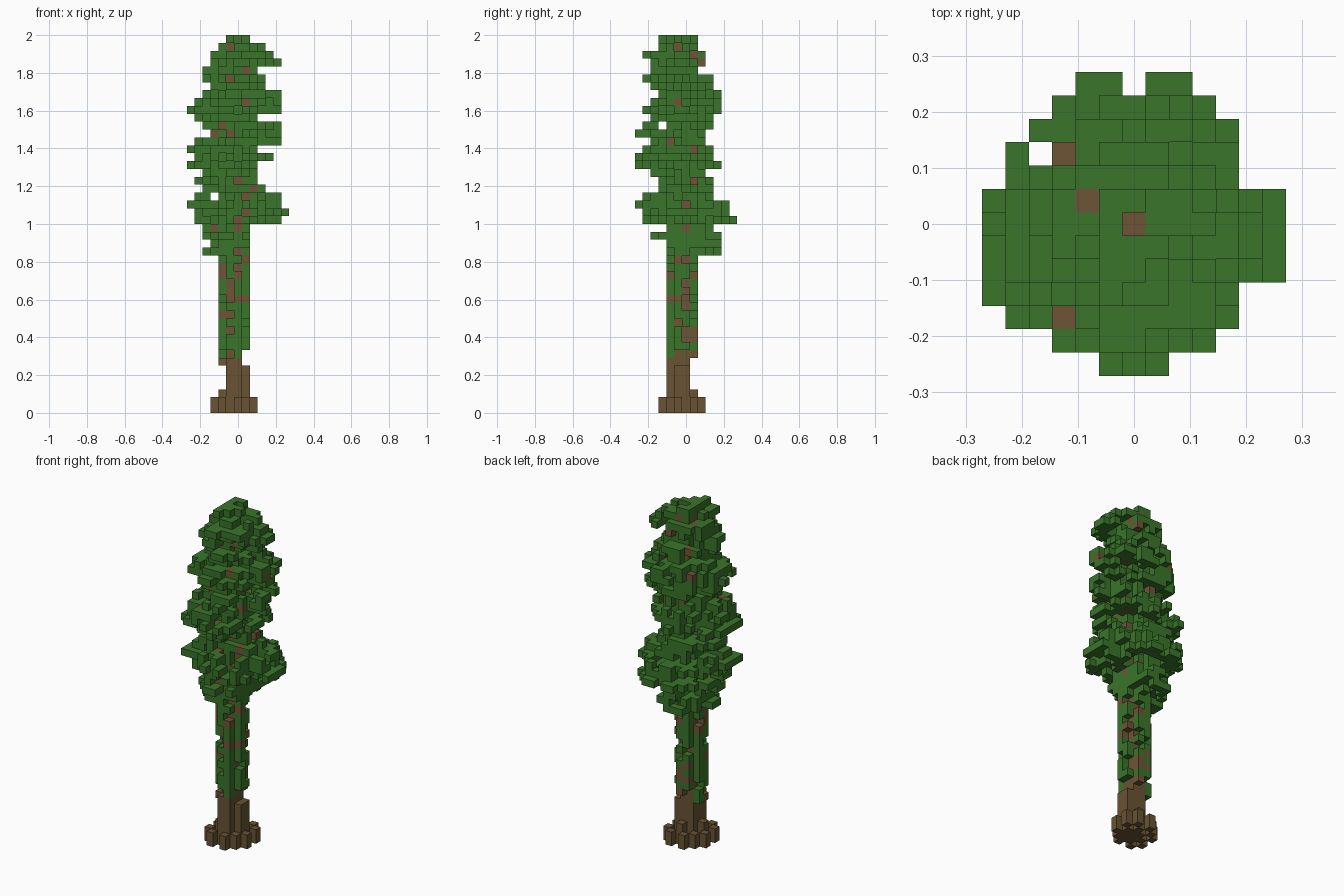
import bpy, bmesh, math, random
from mathutils import Vector, noise

random.seed(4)
if "Cube" in bpy.data.objects:
    bpy.data.objects.remove(bpy.data.objects["Cube"], do_unlink=True)

ROWS = 48
SIZE = 2 / ROWS
HALF = 6.5          # half the width of the block grid
CORE = 5.5          # trunk axis in grid units
CROWN_BASE = 20

# Crown reach per row, going up: left, right, front and back block
REACH = [
    (2, 7, 4, 10), (3, 7, 4, 10), (2, 7, 2, 10), (2, 7, 4, 9),
    (1, 11, 1, 12), (1, 12, 1, 11), (0, 11, 0, 11), (1, 11, 1, 9),
    (2, 9, 3, 9), (1, 8, 3, 9), (2, 8, 2, 8), (0, 8, 0, 10),
    (1, 10, 0, 9), (0, 8, 1, 9), (1, 11, 2, 8), (3, 11, 0, 8),
    (2, 11, 1, 9), (1, 8, 2, 9), (0, 11, 1, 10), (1, 11, 2, 10),
    (2, 11, 3, 10), (3, 9, 2, 9), (2, 9, 1, 9), (2, 8, 2, 7),
    (3, 11, 2, 8), (3, 10, 1, 8), (4, 9, 3, 7), (5, 7, 3, 7),
]


def material(name, color):
    mat = bpy.data.materials.new(name)
    mat.use_nodes = True
    mat.diffuse_color = (*color, 1)
    mat.node_tree.nodes["Principled BSDF"].inputs["Base Color"].default_value = (*color, 1)
    return mat


MATS = {
    "bark": material("dark bark brown", (0.14, 0.087, 0.033)),
    "twig": material("twig brown", (0.155, 0.091, 0.037)),
    "leaf": material("leaf green", (0.041, 0.178, 0.023)),
}
blocks = {}         # grid cell -> (part, material)


def put(x, y, z, part, mat):
    blocks.setdefault((x, y, z), (part, mat))


def leaf_or_twig(chance):
    return "twig" if random.random() < chance else "leaf"


# Trunk core, with flat buttresses near the ground
for z in range(ROWS - 1):
    for x in (5, 6):
        for y in (5, 6):
            put(x, y, z, "trunk", "bark" if z < 8 else "twig")
for z in range(7):
    for i in (5, 6):
        put(i, 4, z, "trunk", "bark")
        if z < 6:
            put(7, i, z, "trunk", "bark")

# Roots: staggered stubs around the foot
for x in range(3, 9):
    for y in range(3, 9):
        d = math.hypot(x - CORE, y - CORE)
        if d < 3 and (x + y) % 2:
            for z in range(3 if d < 1.7 else 2):
                put(x, y, z, "roots", "bark")

# Climbing moss hugging the trunk
for z in range(6, ROWS - 1):
    for x in range(4, 8):
        for y in range(4, 8):
            corner = x in (4, 7) and y in (4, 7)
            density = min(0.78, (z - 4) * 0.2)
            if not corner and random.random() < density:
                put(x, y, z, "moss", leaf_or_twig(0.15))

# Crown: open, clumpy tiers that fill their reach
for row, (left, right, front, back) in enumerate(REACH):
    z = CROWN_BASE + row
    for x in range(left, right + 1):
        for y in range(front, back + 1):
            dx, dy = x - CORE, y - CORE
            rx = (right - CORE if dx > 0 else CORE - left) + 0.4
            ry = (back - CORE if dy > 0 else CORE - front) + 0.4
            r = math.hypot(dx / max(rx, 1), dy / max(ry, 1))
            clump = noise.noise(Vector((x * 0.5, y * 0.5, z * 0.7)))
            if r < 1.05 and clump + random.uniform(-0.2, 0.2) > 0.15 * r - 0.08:
                near = math.hypot(dx, dy) < 3
                put(x, y, z, "foliage", leaf_or_twig(0.16 if near else 0.02))
    # One bough in each direction reaches the full extent of the tier
    side = random.choice((4, 5, 6, 7))
    for x in {left, left + 1, right - 1, right}:
        put(x, side if x < 6 else 11 - side, z, "foliage", "leaf")
    side = 5 if row == 4 else random.choice((4, 5, 6, 7))
    side = min(max(side, left), right)
    for y in {front, front + 1, back - 1, back}:
        put(side, y, z, "foliage", "leaf")

# Remove stray blocks that touch nothing
STEPS = [Vector(s) for s in ((1, 0, 0), (-1, 0, 0), (0, 1, 0),
                             (0, -1, 0), (0, 0, 1), (0, 0, -1))]


def beside(cell, step):
    return tuple(int(c + s) for c, s in zip(cell, step))


for cell in list(blocks):
    if not any(beside(cell, s) in blocks for s in STEPS):
        del blocks[cell]


# Build each part from the exposed block sides only
def build(part):
    names = list(MATS)
    bm = bmesh.new()
    for cell, (owner, mat) in blocks.items():
        if owner != part:
            continue
        x, y, z = cell
        middle = Vector((x + 0.5 - HALF, y + 0.5 - HALF, z + 0.5))
        for step in STEPS:
            if beside(cell, step) in blocks:
                continue
            u = Vector((step.y, step.z, step.x)) / 2
            v = step.cross(u)
            corners = (-u - v, u - v, u + v, v - u)
            face = bm.faces.new([bm.verts.new((middle + step / 2 + c) * SIZE)
                                 for c in corners])
            face.material_index = names.index(mat)
    bmesh.ops.remove_doubles(bm, verts=bm.verts, dist=SIZE / 100)
    mesh = bpy.data.meshes.new(part)
    bm.to_mesh(mesh)
    bm.free()
    for mat in MATS.values():
        mesh.materials.append(mat)
    bpy.context.collection.objects.link(bpy.data.objects.new(part, mesh))


for part in ("trunk", "roots", "moss", "foliage"):
    build(part)
